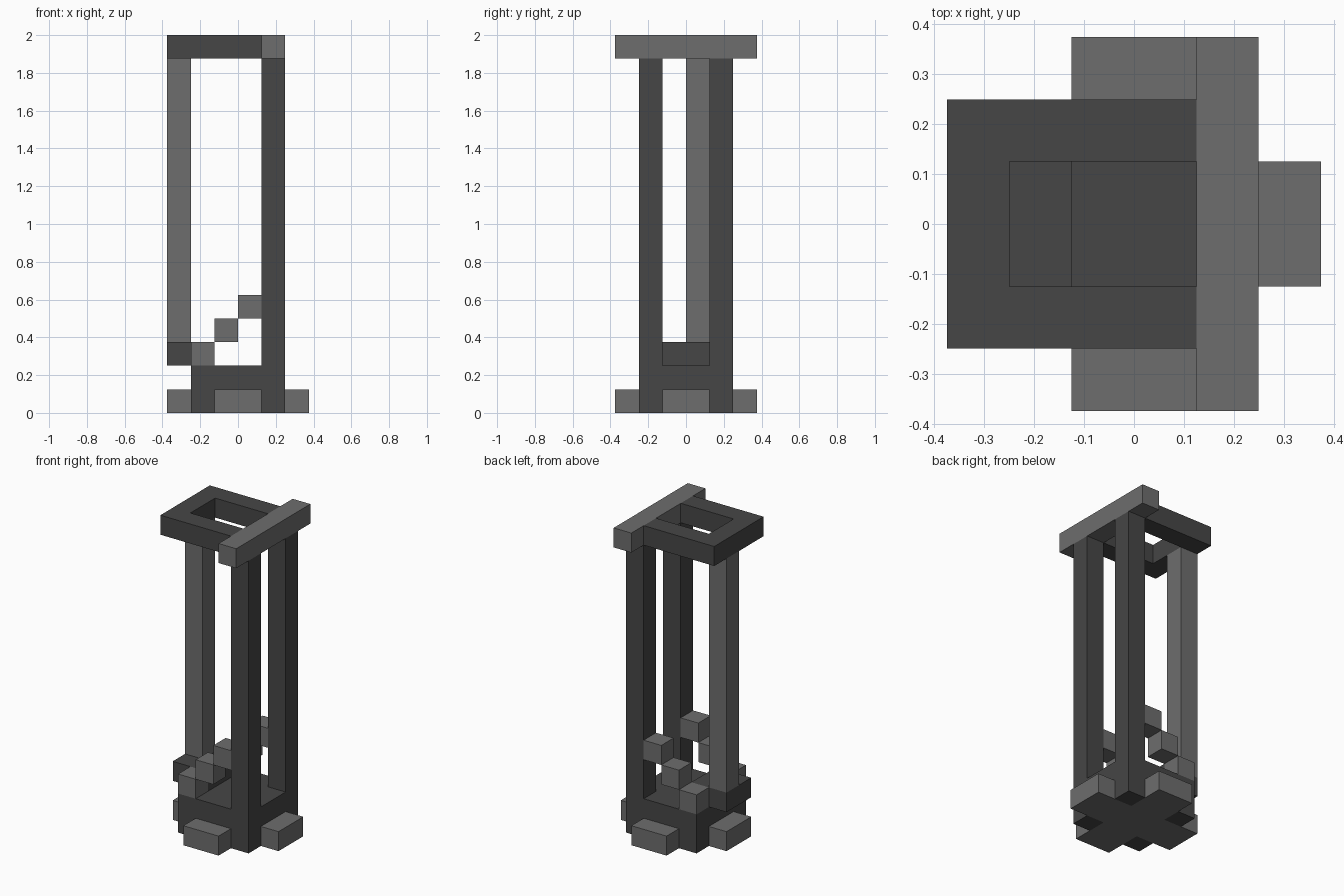
import bpy
import bmesh

cube = bpy.data.objects.get("Cube")
if cube:
    bpy.data.objects.remove(cube, do_unlink=True)

U = 0.125  # grid unit shared by every part


def material(name, value):
    m = bpy.data.materials.new(name)
    m.use_nodes = True
    colour = (value, value, value, 1.0)
    m.diffuse_color = colour
    bsdf = next(n for n in m.node_tree.nodes if n.type == 'BSDF_PRINCIPLED')
    bsdf.inputs["Base Color"].default_value = colour
    bsdf.inputs["Roughness"].default_value = 0.8
    return m


DARK = material("dark grey", 0.061)
LIGHT = material("mid grey", 0.155)


def prism(name, outline, z0, z1, mat):
    """Extrude a flat outline, in grid units, from z0 up to z1."""
    bm = bmesh.new()
    face = bm.faces.new([bm.verts.new((x * U, y * U, z0 * U)) for x, y in outline])
    res = bmesh.ops.extrude_face_region(bm, geom=[face])
    top = [v for v in res["geom"] if isinstance(v, bmesh.types.BMVert)]
    bmesh.ops.translate(bm, verts=top, vec=(0, 0, (z1 - z0) * U))
    bmesh.ops.recalc_face_normals(bm, faces=bm.faces)
    mesh = bpy.data.meshes.new(name)
    bm.to_mesh(mesh)
    bm.free()
    mesh.materials.append(mat)
    obj = bpy.data.objects.new(name, mesh)
    bpy.context.collection.objects.link(obj)
    return obj


def box(name, x0, x1, y0, y1, z0, z1, mat):
    return prism(name, [(x0, y0), (x1, y0), (x1, y1), (x0, y1)], z0, z1, mat)


# Base: cross-shaped foot, four dark corners and a slab on top
cross = [(-1, -3), (1, -3), (1, -2), (1, -1), (2, -1), (3, -1),
         (3, 1), (1, 1), (1, 3), (-1, 3), (-1, 1), (-3, 1), (-3, -1), (-1, -1)]
cross = [p for p in cross if p not in ((1, -2), (2, -1))]
prism("foot_cross", cross, 0, 1, LIGHT)
for sx, end in ((-2, "right"), (1, "left")):
    for sy, side in ((-2, "front"), (1, "back")):
        box(f"base_corner_{side}_{end}", sx, sx + 1, sy, sy + 1, 0, 1, DARK)
box("base_slab", -2, 2, -2, 2, 1, 2, DARK)

# Ledge overhanging one side, carrying the slim post
box("ledge", -3, -1, -1, 1, 2, 3, DARK)
box("slim_post", -3, -2, 0, 1, 3, 15, LIGHT)

# Paired tall posts and rising steps on both sides
for y, side in ((-2, "front"), (1, "back")):
    box(f"tall_post_{side}", 1, 2, y, y + 1, 2, 15, DARK)
    for i in range(3):
        box(f"step_{side}_{i + 1}", i - 2, i - 1, y, y + 1, i + 2, i + 3, LIGHT)

# Top: three-sided frame closed by a long crossbar
frame = [(1, -2), (1, -1), (-2, -1), (-2, 1), (1, 1), (1, 2), (-3, 2), (-3, -2)]
prism("top_frame", frame, 15, 16, DARK)
box("top_crossbar", 1, 2, -3, 3, 15, 16, LIGHT)
